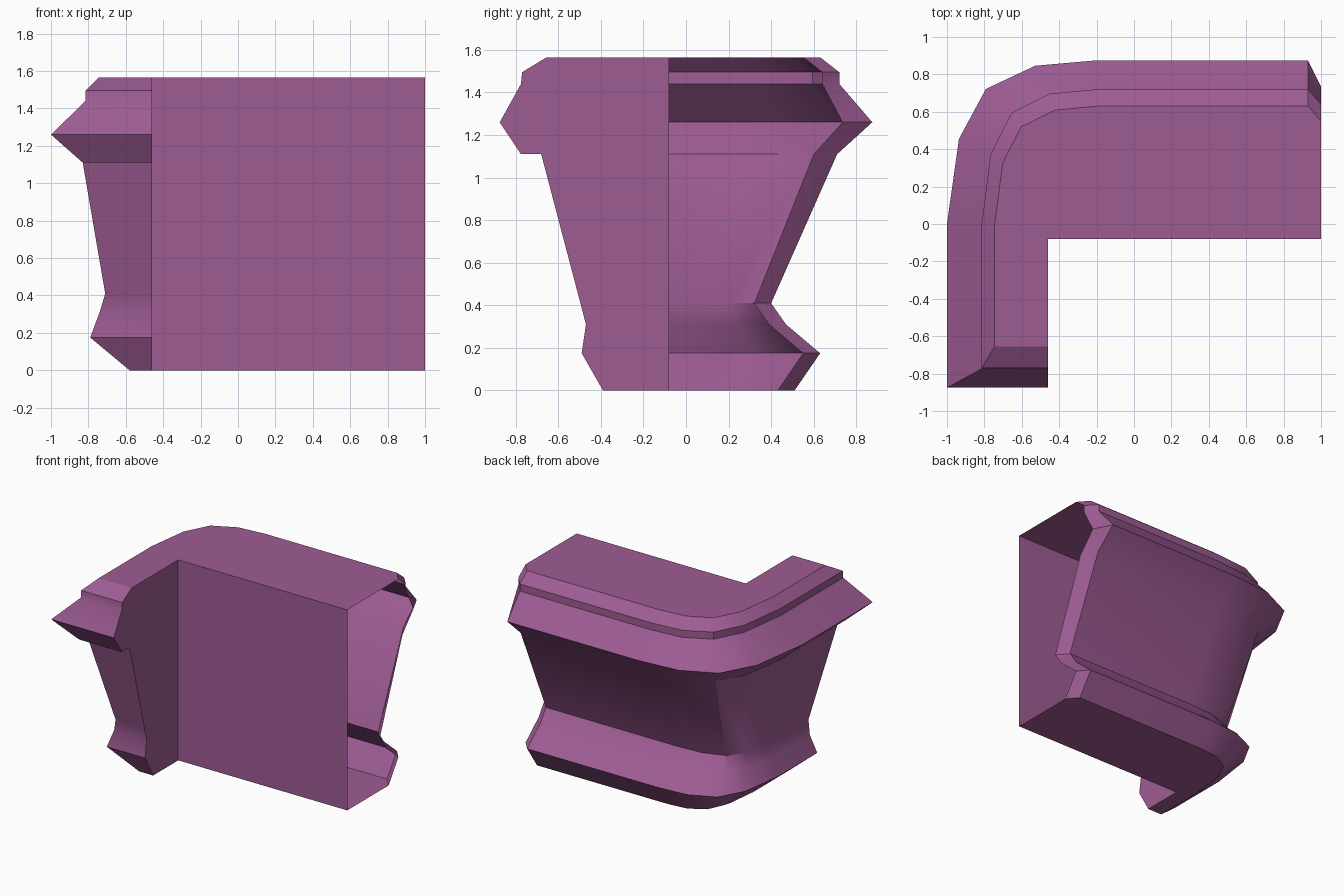
import bpy, bmesh
from mathutils import Vector

if "Cube" in bpy.data.objects:
    bpy.data.objects.remove(bpy.data.objects["Cube"])

# Moulding profile: height, left arm x, back arm y, front return y, inset at right end
PROFILE = [
    (0.00, -0.58, 0.51, -0.39, 0.08),
    (0.175, -0.79, 0.63, -0.49, 0.08),
    (0.31, -0.74, 0.47, -0.47, 0.08),
    (0.41, -0.71, 0.40, -0.496, 0.08),
    (1.11, -0.83, 0.71, -0.68, 0.11),
    (1.11, -0.83, 0.71, -0.775, 0.11),
    (1.26, -1.00, 0.875, -0.875, 0.14),
    (1.44, -0.815, 0.72, -0.775, 0.08),
    (1.495, -0.815, 0.72, -0.77, 0.08),
    (1.565, -0.745, 0.63, -0.655, 0.08),
]
BEND = [(0, 0), (0.08, 0.52), (0.26, 0.825), (0.59, 0.967), (1, 1)]  # rounded corner
WALL_X, WALL_Y, END_X, BEND_X = -0.46, -0.08, 1.0, -0.2


def outline(z, left, back, front, inset):
    """Plan outline at one height, from the front return round to the right end."""
    pts = [(WALL_X, front), (left, front)]
    pts += [(left + (BEND_X - left) * u, back * v) for u, v in BEND]
    pts += [(0.93, back), (END_X, back - inset)]
    return [Vector((x, y, z)) for x, y in pts]


bm = bmesh.new()
rows = [[bm.verts.new(p) for p in outline(*level)] for level in PROFILE]

# Moulded outer skin
for low, high in zip(rows, rows[1:]):
    for i in range(len(low) - 1):
        a, b, c, d = low[i], low[i + 1], high[i + 1], high[i]
        area = (c.co - a.co).cross(d.co - b.co).length
        if area > 1e-6:
            bm.faces.new((a, b, c, d))

# Inner corner walls, floor and top; the right end stays open
top_z = PROFILE[-1][0]
corner_low = bm.verts.new((WALL_X, WALL_Y, 0))
corner_high = bm.verts.new((WALL_X, WALL_Y, top_z))
end_low = bm.verts.new((END_X, WALL_Y, 0))
end_high = bm.verts.new((END_X, WALL_Y, top_z))
bm.faces.new((corner_low, end_low, end_high, corner_high))
bm.faces.new([r[0] for r in rows] + [corner_high, corner_low])
bm.faces.new(rows[0] + [end_low, corner_low])
bm.faces.new(rows[-1] + [end_high, corner_high])

bmesh.ops.remove_doubles(bm, verts=bm.verts, dist=1e-5)
bmesh.ops.recalc_face_normals(bm, faces=bm.faces)
# Keep the floor facing down
floor = min(bm.faces, key=lambda f: f.calc_center_median().z)
if floor.normal.z > 0:
    bmesh.ops.reverse_faces(bm, faces=bm.faces)

mesh = bpy.data.meshes.new("corner_moulding")
bm.to_mesh(mesh)
bm.free()
moulding = bpy.data.objects.new("corner_moulding", mesh)
bpy.context.collection.objects.link(moulding)

plum = bpy.data.materials.new("plum")
plum.diffuse_color = (0.343, 0.107, 0.296, 1)
plum.use_nodes = True
plum.node_tree.nodes["Principled BSDF"].inputs["Base Color"].default_value = plum.diffuse_color
mesh.materials.append(plum)

bpy.context.view_layer.objects.active = moulding
moulding.select_set(True)
bpy.ops.object.shade_smooth_by_angle(angle=0.5236)
